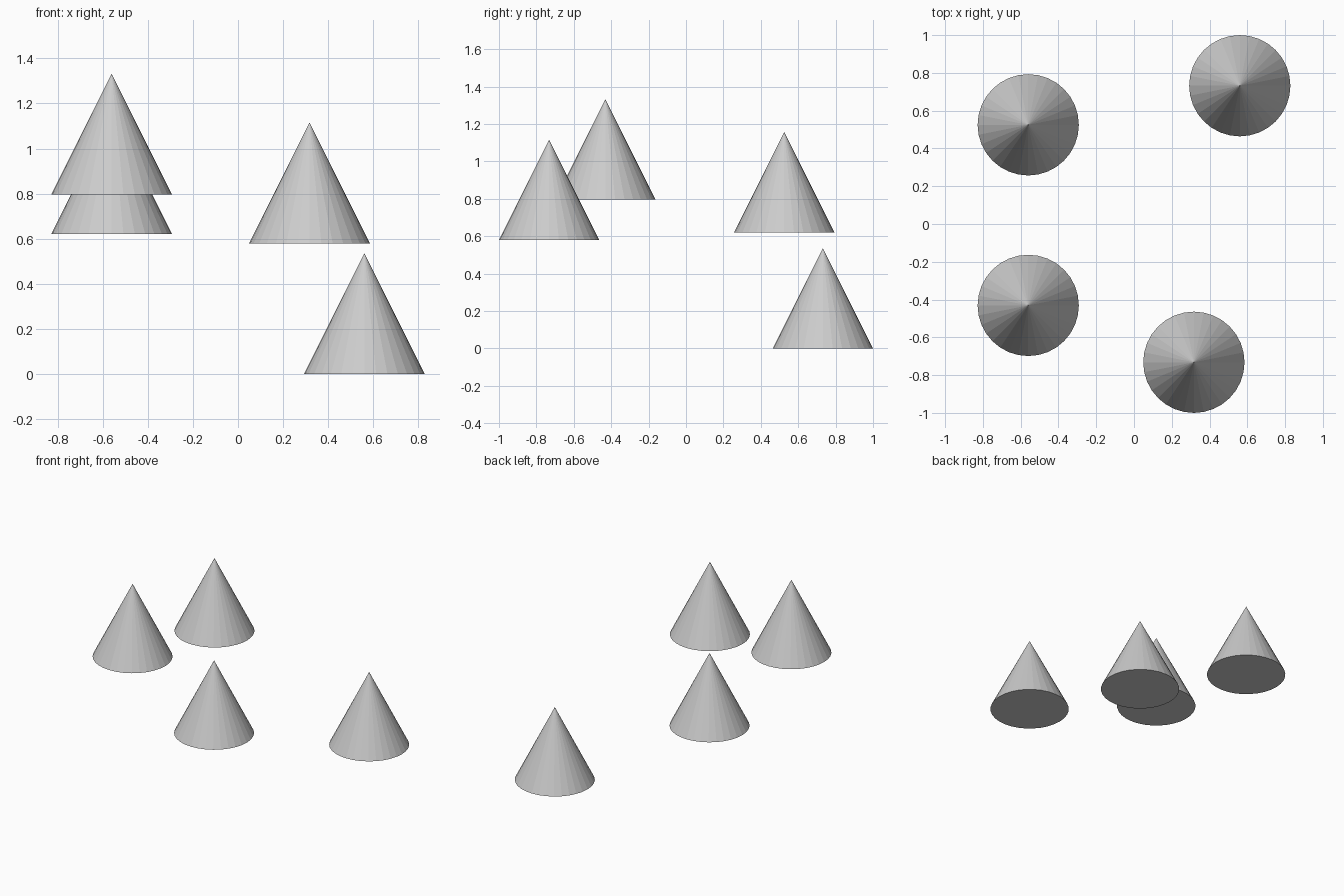
import bpy

if "Cube" in bpy.data.objects:
    bpy.data.objects.remove(bpy.data.objects["Cube"])

RADIUS, HEIGHT = 0.268, 0.536

# Base centre of each floating cone
CONES = {
    "back_right_cone": (0.56, 0.732, 0.0),
    "back_left_cone": (-0.56, 0.525, 0.621),
    "front_left_cone": (-0.56, -0.431, 0.796),
    "front_right_cone": (0.317, -0.732, 0.58),
}


def add_cone(name, base):
    x, y, z = base
    bpy.ops.mesh.primitive_cone_add(
        vertices=32, radius1=RADIUS, radius2=0, depth=HEIGHT,
        end_fill_type='NGON', location=(x, y, z + HEIGHT / 2))
    bpy.context.object.name = name


# Four identical flat-shaded cones
for name, base in CONES.items():
    add_cone(name, base)
